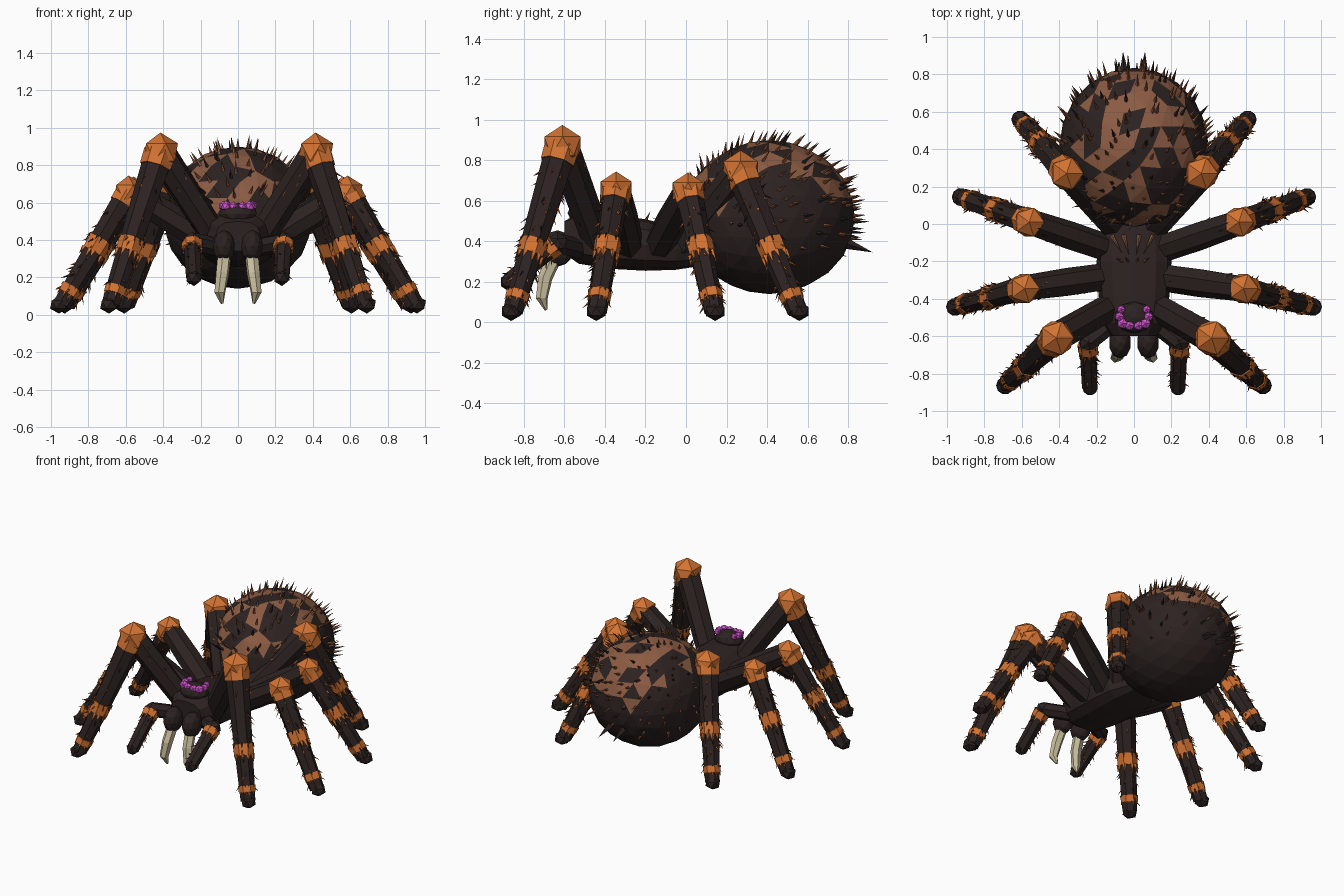
import bpy, bmesh, math, random
from mathutils import Vector, Matrix

random.seed(7)
if "Cube" in bpy.data.objects:
    bpy.data.objects.remove(bpy.data.objects["Cube"], do_unlink=True)

COLOURS = [("dark_brown", (0.025, 0.016, 0.015)), ("patch_brown", (0.26, 0.105, 0.055)),
           ("orange", (0.65, 0.17, 0.032)), ("eye_magenta", (0.68, 0.09, 0.66)),
           ("fang_cream", (0.58, 0.51, 0.34)), ("spine_brown", (0.22, 0.07, 0.028))]
DARK, PATCH, ORANGE, EYE, FANG, SPINE = range(6)
MATS = []
for name, rgb in COLOURS:
    m = bpy.data.materials.new(name)
    m.use_nodes = True
    m.diffuse_color = (*rgb, 1)
    bsdf = m.node_tree.nodes["Principled BSDF"]
    bsdf.inputs["Base Color"].default_value = (*rgb, 1)
    bsdf.inputs["Roughness"].default_value = 0.9
    MATS.append(m)


def finish(name, bm):
    bmesh.ops.recalc_face_normals(bm, faces=bm.faces[:])
    mesh = bpy.data.meshes.new(name)
    bm.to_mesh(mesh)
    bm.free()
    for m in MATS:
        mesh.materials.append(m)
    bpy.context.collection.objects.link(bpy.data.objects.new(name, mesh))


def paint(verts, mat):
    for f in {f for v in verts for f in v.link_faces}:
        f.material_index = mat


def ball(bm, centre, size, mat, sub=1):
    """Faceted ellipsoid."""
    mtx = Matrix.Translation(centre) @ Matrix.Diagonal((*size, 1))
    verts = bmesh.ops.create_icosphere(bm, subdivisions=sub, radius=1, matrix=mtx)["verts"]
    paint(verts, mat)


def spine(bm, base, direction, length, radius, mat):
    """Thin cone whose base sits at the given point."""
    d = Vector(direction).normalized()
    mtx = (Matrix.Translation(Vector(base) + d * length * 0.45)
           @ d.to_track_quat('Z', 'Y').to_matrix().to_4x4())
    verts = bmesh.ops.create_cone(bm, cap_ends=True, segments=4, radius1=radius,
                                  radius2=0, depth=length, matrix=mtx)["verts"]
    paint(verts, mat)


def tube(bm, points, radii, mats, sides=7):
    """Loft through points without twist, one material per segment."""
    pts = [Vector(p) for p in points]
    rings, q, last = [], None, None
    for i, (p, r) in enumerate(zip(pts, radii)):
        d = (pts[min(i + 1, len(pts) - 1)] - pts[max(i - 1, 0)]).normalized()
        q = last.rotation_difference(d) @ q if last else d.to_track_quat('Z', 'Y')
        last = d
        rings.append([bm.verts.new(p + q @ Vector((r * math.cos(a), r * math.sin(a), 0)))
                      for a in (math.tau * (k + 0.5) / sides for k in range(sides))])
    for i, mat in enumerate(mats):
        for k in range(sides):
            n = (k + 1) % sides
            f = bm.faces.new((rings[i][k], rings[i][n], rings[i + 1][n], rings[i + 1][k]))
            f.material_index = mat
    bm.faces.new(rings[0]).material_index = mats[0]
    bm.faces.new(rings[-1]).material_index = mats[-1]


def around(axis, angle):
    """Direction square to the axis at the given angle."""
    return axis.to_track_quat('Z', 'Y') @ Vector((math.cos(angle), math.sin(angle), 0))


def bristles(bm, start, end, r0, r1, count, length, lean):
    """Scattered hairs leaning along a limb."""
    axis = (end - start).normalized()
    for _ in range(count):
        t, out = random.uniform(0.12, 0.95), around(axis, random.uniform(0, math.tau))
        spine(bm, start.lerp(end, t) + out * (r0 + (r1 - r0) * t) * 0.9, out + axis * lean,
              length * random.uniform(0.7, 1.3), length * 0.14,
              random.choice((DARK, SPINE, SPINE, ORANGE)))


def band(bm, start, end, r0, r1, t0, t1, hair):
    """Raised orange cuff with a ragged lower edge."""
    axis = (end - start).normalized()
    radius = lambda t: r0 + (r1 - r0) * t
    tube(bm, [start.lerp(end, t0), start.lerp(end, t1)],
         [radius(t0) * 1.12, radius(t1) * 1.1], [ORANGE])
    for k in range(9):
        out = around(axis, math.tau * k / 9 + random.uniform(-0.2, 0.2))
        spine(bm, start.lerp(end, t1) + out * radius(t1) * 0.95, axis + out * 0.15,
              hair * random.uniform(0.7, 1.3), hair * 0.28, ORANGE)
        spine(bm, start.lerp(end, t0) + out * radius(t0) * 1.05, axis + out * 0.25,
              hair * 0.7, hair * 0.12, DARK)


# Abdomen with patches along the back, from front to rear
bm = bmesh.new()
centre = Vector((0, 0.41, 0.52))
ball(bm, centre, (0.4, 0.425, 0.38), DARK, sub=3)
skin = [(f, (f.calc_center_median() - centre).normalized()) for f in bm.faces]
for f, d in skin:
    if d.z > 0.14 and abs(d.x) < 0.78 and random.random() < 0.56 - 0.25 * abs(d.x):
        f.material_index = PATCH

# Abdomen bristles sweep backwards
hairs = bmesh.new()
for f, d in skin:
    if d.z + 0.3 * d.y > random.uniform(-0.3, 0.15):
        q = (d + Vector([random.uniform(-0.1, 0.1) for _ in range(3)])).normalized()
        base = centre + Vector((q.x * 0.395, q.y * 0.42, q.z * 0.375))
        spine(hairs, base, q + Vector((0, 0.6, 0.1)), random.uniform(0.05, 0.09),
              0.01, random.choice((DARK, SPINE, SPINE, PATCH)))
finish("abdomen", bm)
finish("abdomen_bristles", hairs)

bm = bmesh.new()
for s in (-1, 1):
    spine(bm, (0.05 * s, 0.76, 0.40), (0.05 * s, 0.9, -0.3), 0.18, 0.035, DARK)
finish("spinnerets", bm)

# Carapace: full, rounded-box sections from the face to the waist
bm = bmesh.new()
sections = [(-0.60, 0.12, 0.34, 0.50), (-0.53, 0.165, 0.29, 0.54), (-0.38, 0.19, 0.265, 0.53),
            (-0.20, 0.20, 0.255, 0.51), (-0.05, 0.185, 0.26, 0.47), (0.08, 0.12, 0.28, 0.43)]
tube(bm, [(0, y, 0) for y, *_ in sections], [1] * 6, [DARK] * 5, sides=12)
bm.verts.ensure_lookup_table()
soft = lambda v: math.copysign(abs(v) ** 0.75, v)
for i, (y, w, low, high) in enumerate(sections):
    for k in range(12):
        a = math.tau * k / 12
        bm.verts[i * 12 + k].co = (w * soft(math.cos(a)), y,
                                   (low + high) / 2 + (high - low) / 2 * soft(math.sin(a)))
finish("carapace", bm)

# Tufts fanning backwards across the middle of the back
bm = bmesh.new()
for x in (-0.13, -0.06, 0.03, 0.11):
    spine(bm, (x * 0.9, -0.065, 0.475), (-x * 0.5, -0.11, 0.045), 0.12, 0.012, PATCH)
    spine(bm, (x * 0.5, -0.2, 0.50), (x * 0.4, 0.03, 0.06), 0.06, 0.009, SPINE)
finish("back_tufts", bm)

# Eye mound with a horseshoe of eyes
bm = bmesh.new()
ball(bm, (0, -0.50, 0.54), (0.105, 0.085, 0.06), DARK, sub=2)
finish("eye_mound", bm)
bm = bmesh.new()
for s in (-1, 1):
    for x, y, z, r in ((0.024, -0.542, 0.578, 0.029), (0.062, -0.532, 0.58, 0.031),
                       (0.078, -0.495, 0.583, 0.027), (0.068, -0.457, 0.587, 0.024)):
        ball(bm, (x * s, y, z), (r, r, r), EYE)
finish("eyes", bm)

# Jaws, fangs and feelers
for s, side in ((1, "left"), (-1, "right")):
    bm = bmesh.new()
    ball(bm, (0.075 * s, -0.635, 0.365), (0.06, 0.085, 0.09), DARK, sub=2)
    finish("jaw_" + side, bm)

    bm = bmesh.new()
    tube(bm, [(0.073 * s, -0.65, 0.32), (0.083 * s, -0.695, 0.22), (0.097 * s, -0.712, 0.12),
              (0.085 * s, -0.69, 0.062)], [0.037, 0.036, 0.03, 0.008], [FANG] * 3, sides=6)
    finish("fang_" + side, bm)

    bm = bmesh.new()
    knee, foot = Vector((0.245 * s, -0.635, 0.39)), Vector((0.235 * s, -0.875, 0.20))
    tube(bm, [(0.1 * s, -0.52, 0.36), knee], [0.05, 0.05], [DARK])
    ball(bm, knee, (0.056, 0.056, 0.056), DARK)
    tube(bm, [knee, foot], [0.048, 0.043], [DARK])
    ball(bm, foot, (0.046, 0.046, 0.046), DARK)
    band(bm, knee, foot, 0.052, 0.043, 0.04, 0.2, 0.03)
    bristles(bm, knee, foot, 0.048, 0.043, 24, 0.035, 0.8)
    finish("feeler_" + side, bm)

# Walking legs: hip, knee, foot, knee size
LEGS = {"front": ((0.10, -0.43, 0.38), (0.415, -0.61, 0.87), (0.68, -0.855, 0.055), 0.105),
        "second": ((0.12, -0.28, 0.37), (0.585, -0.345, 0.655), (0.945, -0.44, 0.055), 0.09),
        "third": ((0.12, -0.14, 0.37), (0.56, 0.01, 0.65), (0.915, 0.14, 0.055), 0.09),
        "rear": ((0.10, -0.02, 0.38), (0.36, 0.27, 0.75), (0.6, 0.55, 0.055), 0.1)}
for s, side in ((1, "left"), (-1, "right")):
    for name, (hip, knee, foot, size) in LEGS.items():
        hip, knee, foot = (Vector((p[0] * s, p[1], p[2])) for p in (hip, knee, foot))
        thick, thin = size * 0.78, 0.05
        bm = bmesh.new()
        tube(bm, [hip, hip.lerp(knee, 0.5), knee], [0.075, 0.078, thick], [DARK, DARK])
        bristles(bm, hip, knee, 0.07, thick, 14, 0.035, 2.5)
        ball(bm, knee, (size, size, size), ORANGE)
        # Orange cuff below the knee
        tube(bm, [knee, knee.lerp(foot, 0.1)], [size * 0.85, size * 0.82], [ORANGE])
        tube(bm, [knee, foot], [thick, thin], [DARK])
        toe = foot + Vector((foot.x - knee.x, foot.y - knee.y, 0)).normalized() * 0.012
        ball(bm, toe, (0.054, 0.054, 0.048), DARK)
        # Bands sit at the same heights on every leg
        for top, bottom, hair in ((0.405, 0.335, 0.05), (0.15, 0.11, 0.022)):
            t0, t1 = ((knee.z - z) / (knee.z - foot.z) for z in (top, bottom))
            band(bm, knee, foot, thick, thin, t0, t1, hair)
        bristles(bm, knee, foot, thick, thin, 44, 0.045, 1.1)
        finish(name + "_leg_" + side, bm)
